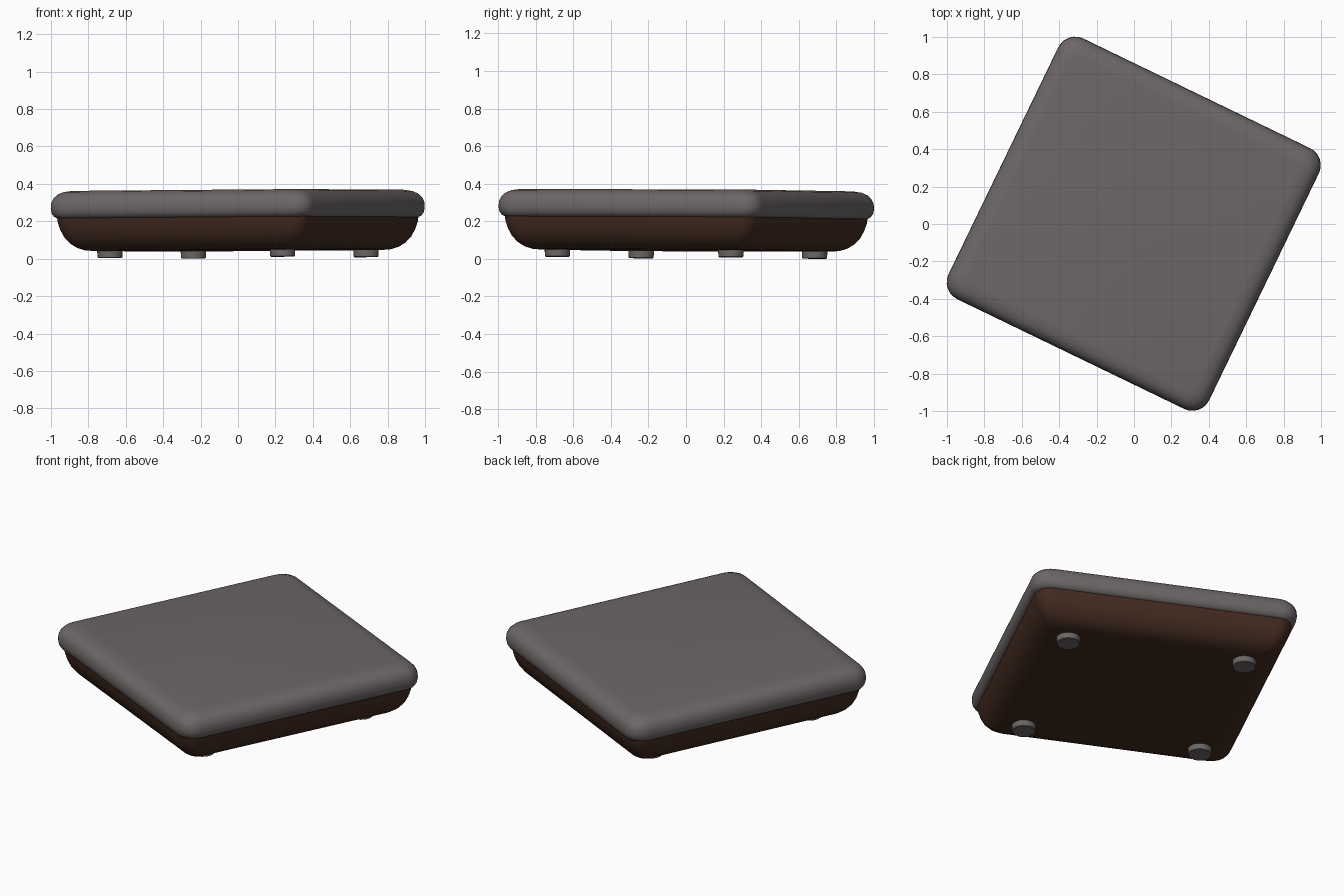
import bpy, bmesh, math
from mathutils import Matrix, Vector

if "Cube" in bpy.data.objects:
    bpy.data.objects.remove(bpy.data.objects["Cube"])

HALF, RADIUS, TILT = 0.774, 0.10, 0.0055
# Whole piece is turned about z and leans very slightly
POSE = (Matrix.Translation((0, 0, 0.0056)) @ Matrix.Rotation(-TILT, 4, 'Y')
        @ Matrix.Rotation(-TILT, 4, 'X') @ Matrix.Rotation(math.radians(-25.8), 4, 'Z'))


def material(name, colour):
    mat = bpy.data.materials.new(name)
    mat.use_nodes = True
    mat.diffuse_color = (*colour, 1)
    mat.node_tree.nodes["Principled BSDF"].inputs["Base Color"].default_value = (*colour, 1)
    return mat


def rounded_square(half, radius, z, steps=6):
    points = []
    for corner in range(4):
        a = math.radians(45 + 90 * corner)
        centre = Vector((math.cos(a), math.sin(a), 0)) * (half - radius) * math.sqrt(2)
        for i in range(steps + 1):
            t = math.radians(90 * (corner + i / steps))
            points.append(centre + Vector((radius * math.cos(t), radius * math.sin(t), z)))
    return points


def circle(radius, z, centre, sides=20):
    return [Vector((centre[0] + radius * math.cos(math.tau * i / sides),
                    centre[1] + radius * math.sin(math.tau * i / sides), z)) for i in range(sides)]


def loft(name, rings, mat):
    bm = bmesh.new()
    loops = [[bm.verts.new(POSE @ p) for p in ring] for ring in rings]
    n = len(loops[0])
    for low, high in zip(loops, loops[1:]):
        for i in range(n):
            j = (i + 1) % n
            bm.faces.new((low[i], low[j], high[j], high[i]))
    bm.faces.new(loops[0][::-1])
    bm.faces.new(loops[-1])
    bmesh.ops.recalc_face_normals(bm, faces=bm.faces)
    mesh = bpy.data.meshes.new(name)
    bm.to_mesh(mesh)
    bm.free()
    mesh.materials.append(mat)
    obj = bpy.data.objects.new(name, mesh)
    bpy.context.collection.objects.link(obj)
    bpy.ops.object.select_all(action='DESELECT')
    obj.select_set(True)
    bpy.context.view_layer.objects.active = obj
    bpy.ops.object.shade_smooth_by_angle(angle=math.radians(35))
    return obj


def square_part(name, profile, mat):
    # Profile pairs are height and inset from the widest outline
    rings = [rounded_square(HALF - d, max(RADIUS - 0.35 * d, 0.04), z) for z, d in profile]
    return loft(name, rings, mat)


grey = material("warm grey", (0.150, 0.135, 0.132))
brown = material("dark brown", (0.056, 0.024, 0.014))

# Bowl-sided base
square_part("base", [(0.038, 0.19), (0.042, 0.15), (0.055, 0.115), (0.078, 0.085),
                     (0.11, 0.06), (0.15, 0.042), (0.19, 0.031), (0.222, 0.027)], brown)

# Rounded slab on top
square_part("top_slab", [(0.213, 0.03), (0.222, 0.015), (0.24, 0.004), (0.265, 0), (0.295, 0.002),
                         (0.32, 0.012), (0.34, 0.03), (0.353, 0.055), (0.36, 0.095)], grey)

# Four round feet
for side, x in (("right", -0.513), ("left", 0.513)):
    for end, y in (("front", -0.513), ("back", 0.513)):
        loft(f"foot_{end}_{side}", [circle(r, z, (x, y)) for r, z in
                                    ((0.062, 0), (0.067, 0.004), (0.068, 0.03), (0.068, 0.05))], grey)
